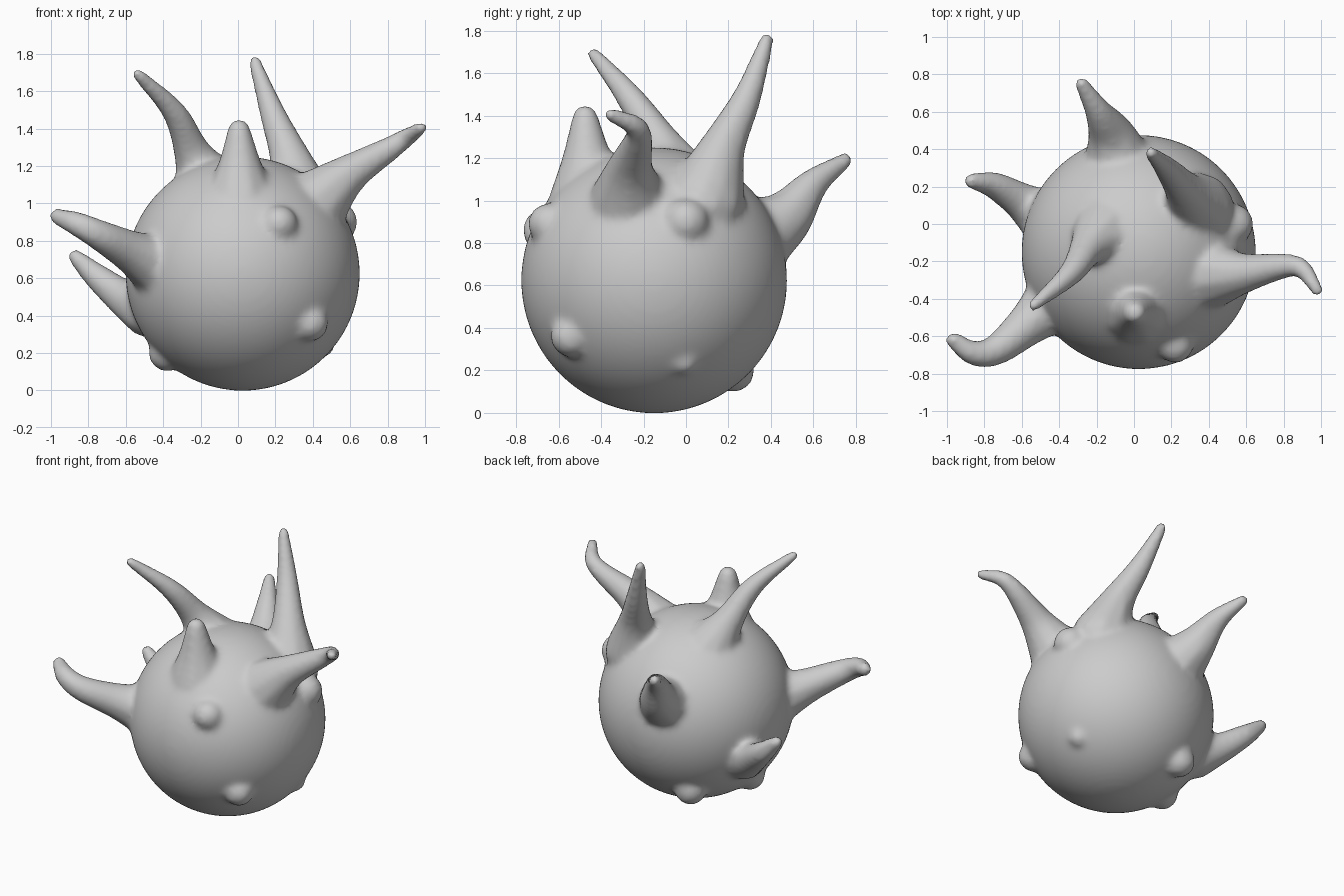
import bpy, bmesh
from mathutils import Vector, Matrix

CENTRE = Vector((0.025, -0.15, 0.624))

# Horn paths from root to tip: (x, y, z, radius)
HORNS = [
    # upper left, leaning forward
    [(-0.14, -0.04, 1.05, 0.20), (-0.24, -0.12, 1.26, 0.105), (-0.34, -0.265, 1.485, 0.068), (-0.535, -0.435, 1.69, 0.036)],
    # tall top back
    [(0.34, 0.08, 0.98, 0.20), (0.28, 0.165, 1.23, 0.115), (0.185, 0.285, 1.48, 0.072), (0.09, 0.38, 1.755, 0.038)],
    # long right, hooked forward
    [(0.38, -0.27, 0.97, 0.20), (0.57, -0.265, 1.14, 0.115), (0.80, -0.225, 1.285, 0.07), (0.90, -0.24, 1.35, 0.054), (0.98, -0.355, 1.405, 0.036)],
    # short front cone
    [(0.01, -0.45, 0.97, 0.21), (0.01, -0.465, 1.18, 0.125), (0.005, -0.475, 1.39, 0.064)],
    # left front, hooked
    [(-0.40, -0.39, 0.65, 0.18), (-0.56, -0.53, 0.735, 0.12), (-0.74, -0.675, 0.83, 0.085), (-0.86, -0.69, 0.89, 0.068), (-0.965, -0.62, 0.93, 0.047)],
    # left back
    [(-0.47, 0.03, 0.43, 0.155), (-0.60, 0.12, 0.49, 0.105), (-0.745, 0.205, 0.60, 0.075), (-0.87, 0.23, 0.715, 0.044)],
    # back
    [(-0.08, 0.32, 0.82, 0.19), (-0.12, 0.47, 0.92, 0.13), (-0.19, 0.60, 1.08, 0.075), (-0.28, 0.75, 1.19, 0.04)],
]

# Low bumps, mostly sunk in the body: (x, y, z, radius)
BUMPS = [
    (0.53, 0.00, 0.90, 0.11), (0.22, -0.645, 0.89, 0.10),
    (0.385, -0.54, 0.36, 0.10), (-0.38, -0.17, 0.20, 0.10),
    (-0.19, 0.22, 0.20, 0.105), (0.45, -0.01, 0.245, 0.07),
]


def catmull(p0, p1, p2, p3, t):
    return 0.5 * (2 * p1 + (p2 - p0) * t + (2 * p0 - 5 * p1 + 4 * p2 - p3) * t * t
                  + (3 * p1 - p0 - 3 * p2 + p3) * t ** 3)


def ball(bm, co, r, sub=3):
    bmesh.ops.create_icosphere(bm, subdivisions=sub, radius=r, matrix=Matrix.Translation(co))


def horn(bm, path):
    pts = [Vector(p) for p in path]
    pts = [2 * pts[0] - pts[1]] + pts + [2 * pts[-1] - pts[-2]]
    for i in range(1, len(pts) - 2):
        for k in range(21):
            q = catmull(*pts[i - 1:i + 3], k / 20)
            ball(bm, q.xyz, q.w, 2)


bm = bmesh.new()
# Round body
ball(bm, CENTRE, 0.626, 5)
# Tapered horns and bumps
for path in HORNS:
    horn(bm, path)
for x, y, z, r in BUMPS:
    ball(bm, (x, y, z), r)

mesh = bpy.data.meshes.new("horned_ball")
bm.to_mesh(mesh)
bm.free()
body = bpy.data.objects.new("horned_ball", mesh)
bpy.context.collection.objects.link(body)

# Fuse everything into one skin and soften the joins
remesh = body.modifiers.new("fuse", 'REMESH')
remesh.mode = 'VOXEL'
remesh.voxel_size = 0.018
remesh.use_smooth_shade = True
soften = body.modifiers.new("soften", 'SMOOTH')
soften.factor = 0.5
soften.iterations = 14
